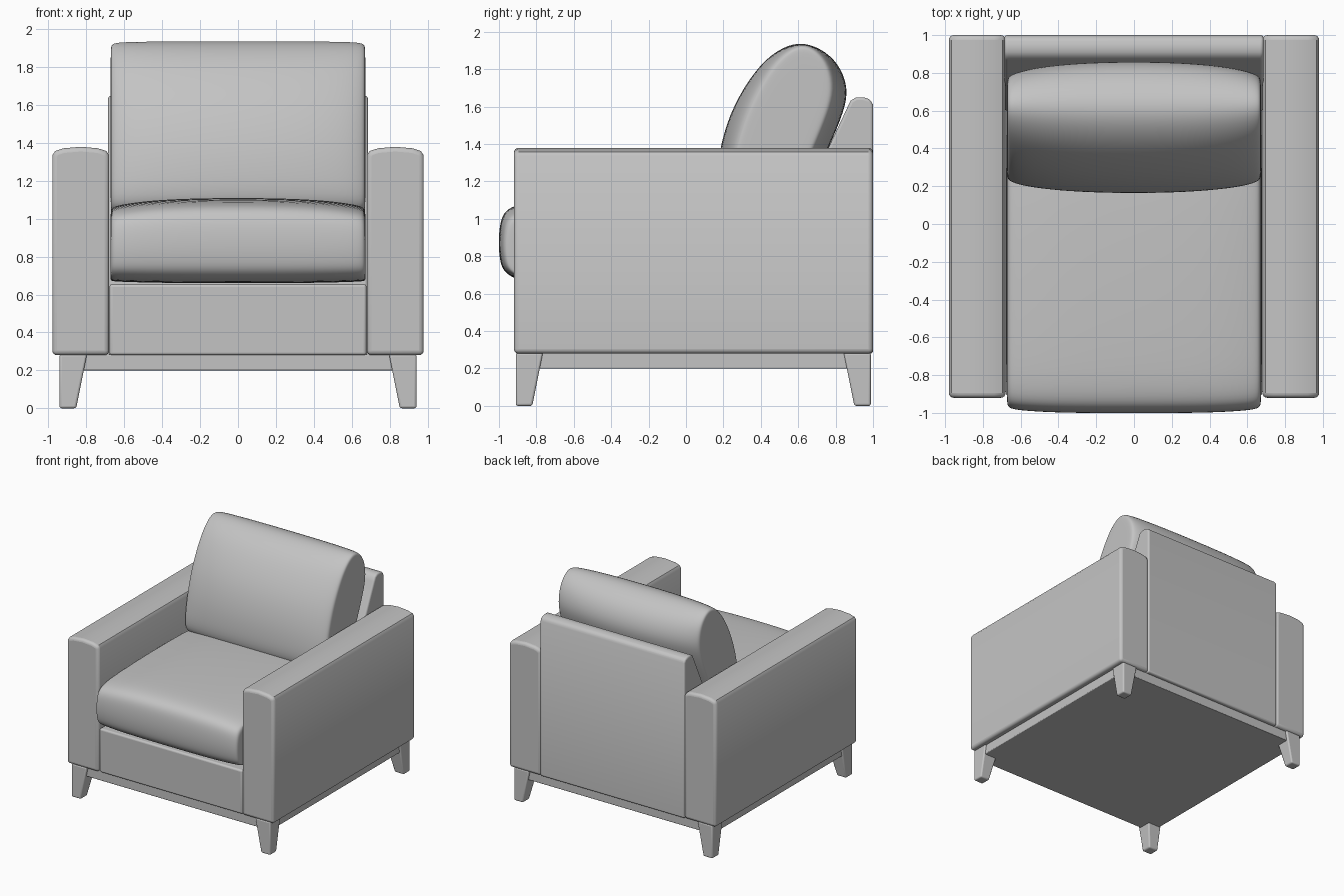
import bpy, bmesh, math

if "Cube" in bpy.data.objects:
    bpy.data.objects.remove(bpy.data.objects["Cube"])

grey = bpy.data.materials.new("plain grey")
grey.diffuse_color = (0.55, 0.55, 0.55, 1)
grey.use_nodes = True
grey.node_tree.nodes["Principled BSDF"].inputs["Base Color"].default_value = grey.diffuse_color


def finish(name, bm, bevel=0.0, angle=35, subdiv=0):
    bmesh.ops.recalc_face_normals(bm, faces=bm.faces)
    me = bpy.data.meshes.new(name)
    bm.to_mesh(me)
    bm.free()
    ob = bpy.data.objects.new(name, me)
    bpy.context.collection.objects.link(ob)
    me.materials.append(grey)
    if bevel:
        mod = ob.modifiers.new("soft edges", 'BEVEL')
        mod.width, mod.segments = bevel, 4
        mod.limit_method, mod.angle_limit = 'ANGLE', math.radians(40)
    if subdiv:
        mod = ob.modifiers.new("smooth", 'SUBSURF')
        mod.levels = mod.render_levels = subdiv
    bpy.ops.object.select_all(action='DESELECT')
    ob.select_set(True)
    bpy.context.view_layer.objects.active = ob
    if subdiv:
        bpy.ops.object.shade_smooth()
    else:
        bpy.ops.object.shade_smooth_by_angle(angle=math.radians(angle))
    return ob


def loft(name, rings, bevel=0.0, subdiv=0):
    """Skin a list of equal-length point rings and cap both ends."""
    bm = bmesh.new()
    rings = [[bm.verts.new(p) for p in ring] for ring in rings]
    bm.faces.new(rings[0])
    bm.faces.new(rings[-1])
    n = len(rings[0])
    for r, s in zip(rings, rings[1:]):
        for i in range(n):
            j = (i + 1) % n
            bm.faces.new((r[i], r[j], s[j], s[i]))
    return finish(name, bm, bevel, subdiv=subdiv)


def prism(name, pts, place, lo, hi, bevel):
    return loft(name, [[place(a, b, t) for a, b in pts] for t in (lo, hi)], bevel)


def box(name, lo, hi, bevel):
    pts = [(lo[0], lo[1]), (hi[0], lo[1]), (hi[0], hi[1]), (lo[0], hi[1])]
    return prism(name, pts, lambda a, b, t: (a, b, t), lo[2], hi[2], bevel)


def cushion(name, profile, centre, lean, sections):
    """Side profile (y, z) swept along x; sections are (x, y scale, z scale)."""
    cy, cz = centre
    full = [(-x, a, b) for x, a, b in reversed(sections)] + sections[1:]
    rings = []
    for x, sy, sz in full:
        ring = []
        for y, z in profile:
            mid = cy + lean * (z - cz)
            z2 = cz + (z - cz) * sz
            ring.append((x, cy + lean * (z2 - cz) + (y - mid) * sy, z2))
        rings.append(ring)
    return loft(name, rings, subdiv=2)


# Arms with gently domed tops
arm = [(0.68, 0.28), (0.98, 0.28), (0.98, 1.335), (0.965, 1.358), (0.92, 1.372),
       (0.83, 1.38), (0.74, 1.372), (0.695, 1.358), (0.68, 1.335)]
for side, label in ((-1, "left"), (1, "right")):
    prism(label + "_arm", [(side * x, z) for x, z in arm],
          lambda a, b, t: (a, t, b), -0.92, 1.0, 0.025)

# Back panel with sloping front face
back = [(1.0, 0.28), (1.0, 1.61), (0.985, 1.638), (0.95, 1.65), (0.91, 1.65),
        (0.88, 1.632), (0.865, 1.60), (0.70, 1.25), (0.60, 1.05), (0.60, 0.28)]
prism("back_panel", back, lambda a, b, t: (t, a, b), -0.685, 0.685, 0.015)

# Seat deck and front panel
box("seat_deck", (-0.678, -0.91, 0.28), (0.678, 0.75, 0.655), 0.015)

# Seat cushion with rounded front
seat = [(0.65, 0.66), (0.2, 0.66), (-0.3, 0.66), (-0.8, 0.66), (-0.90, 0.672),
        (-0.95, 0.70), (-0.985, 0.735), (-0.998, 0.80), (-1.003, 0.88), (-0.995, 0.98),
        (-0.97, 1.045), (-0.90, 1.08), (-0.75, 1.098), (-0.3, 1.112), (0.2, 1.11),
        (0.65, 1.08)]
cushion("seat_cushion", seat, (-0.16, 0.74), 0,
        [(0, 1, 1), (0.25, 1, 0.992), (0.45, 0.995, 0.965), (0.58, 0.985, 0.92),
         (0.645, 0.975, 0.885), (0.668, 0.96, 0.85), (0.674, 0.93, 0.75), (0.674, 0.6, 0.4)])

# Leaning back cushion, thicker in the middle
pillow = [(0.20, 1.03), (0.16, 1.12), (0.163, 1.25), (0.183, 1.40), (0.245, 1.60), (0.37, 1.80),
          (0.48, 1.90), (0.60, 1.95), (0.72, 1.915), (0.82, 1.83), (0.87, 1.70),
          (0.85, 1.58), (0.765, 1.38), (0.67, 1.18), (0.58, 1.04), (0.40, 1.0)]
cushion("back_cushion", pillow, (0.50, 1.45), 0.36,
        [(0, 1, 1), (0.25, 0.98, 1), (0.45, 0.92, 0.998), (0.58, 0.84, 0.994),
         (0.645, 0.76, 0.985), (0.668, 0.70, 0.965), (0.672, 0.62, 0.92), (0.672, 0.3, 0.5)])

# Solid base plinth
box("base_plinth", (-0.93, -0.89, 0.20), (0.93, 0.97, 0.285), 0.006)

# Tapered legs, outer faces upright
for sx in (-1, 1):
    for sy, y, label in ((-1, -0.91, "front"), (1, 0.988, "back")):
        bm = bmesh.new()
        bmesh.ops.create_cube(bm, size=1)
        for v in bm.verts:
            top = v.co.z > 0
            w = 0.145 if top else 0.088
            ix = w if v.co.x < 0 else 0
            iy = w if v.co.y < 0 else 0
            v.co = (sx * (0.942 - ix), y - sy * iy, 0.285 if top else 0)
        finish(label + ("_left_leg" if sx < 0 else "_right_leg"), bm, 0.012)
